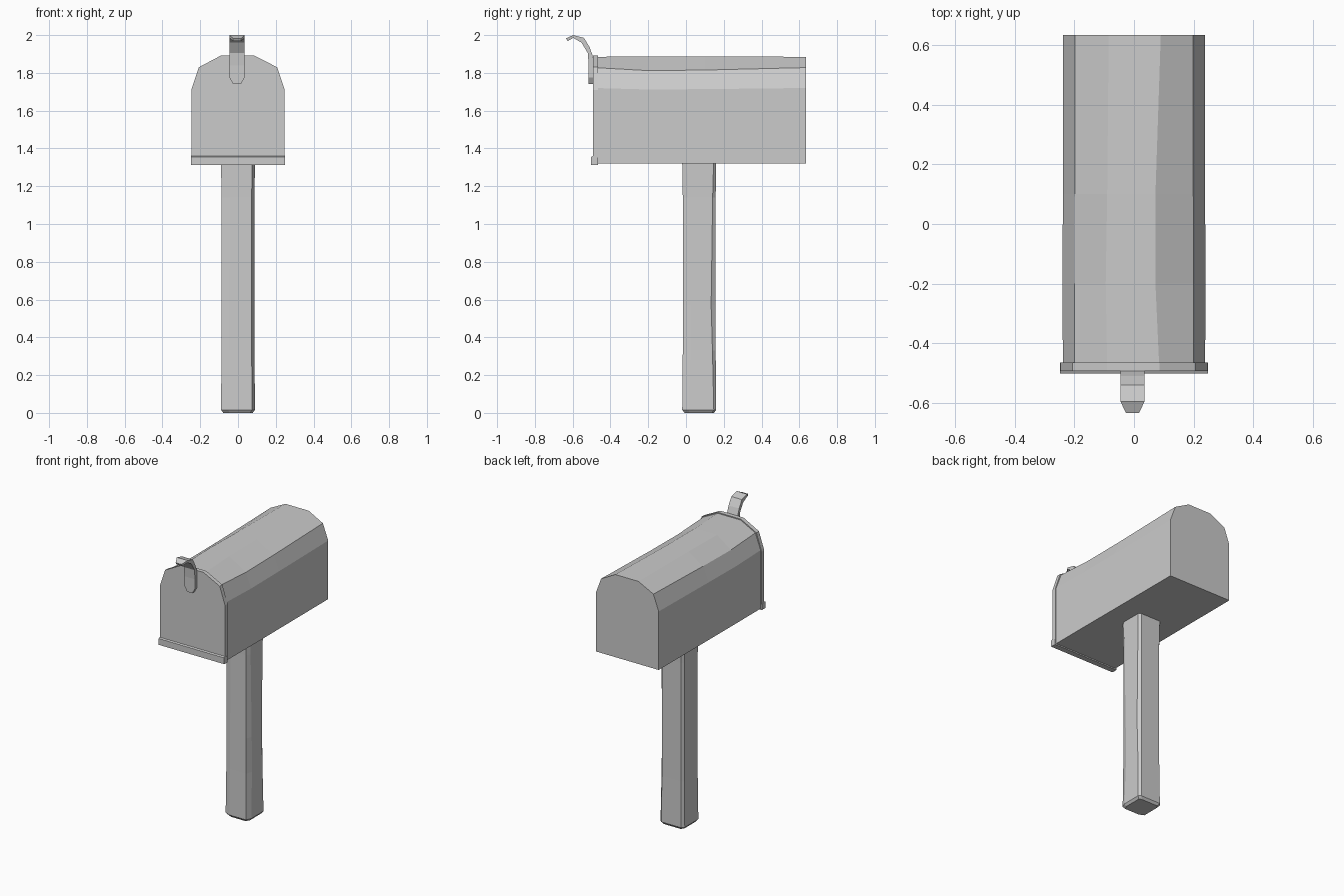
import bpy, bmesh


def loft(name, rings):
    """Skin a list of equal-length point rings and cap both ends."""
    bm = bmesh.new()
    vs = [[bm.verts.new(p) for p in ring] for ring in rings]
    n = len(vs[0])
    for a, b in zip(vs, vs[1:]):
        for i in range(n):
            j = (i + 1) % n
            bm.faces.new((a[i], a[j], b[j], b[i]))
    bm.faces.new(vs[0])
    bm.faces.new(vs[-1])
    bmesh.ops.recalc_face_normals(bm, faces=bm.faces)
    mesh = bpy.data.meshes.new(name)
    bm.to_mesh(mesh)
    bm.free()
    ob = bpy.data.objects.new(name, mesh)
    bpy.context.collection.objects.link(ob)
    return ob


def arch(y, w, base, eave, shoulder, top, ridge_l=-0.09, ridge_r=0.085):
    """Mailbox cross-section: straight walls under a faceted arch."""
    return [(x, y, z) for x, z in (
        (-w, base), (w, base), (w, eave), (w - 0.04, shoulder),
        (ridge_r, top), (ridge_l, top), (-w + 0.04, shoulder), (-w, eave))]


# Box body, with a slight dent along the roof
loft("mailbox_body", [
    arch(-0.485, 0.239, 1.32, 1.72, 1.828, 1.885),
    arch(-0.2, 0.24, 1.32, 1.712, 1.812, 1.887, -0.095, 0.072),
    arch(0.1, 0.239, 1.32, 1.714, 1.815, 1.887, -0.09, 0.072),
    arch(0.635, 0.238, 1.32, 1.72, 1.828, 1.885, -0.085, 0.09)])

# Door with its lower lip
loft("door", [arch(y, 0.247, 1.315, 1.71, 1.83, 1.892) for y in (-0.493, -0.465)])
lip = [(-0.503, 1.312), (-0.465, 1.312), (-0.465, 1.35), (-0.49, 1.362), (-0.503, 1.355)]
loft("door_lip", [[(x, y, z) for y, z in lip] for x in (-0.248, 0.248)])

# Curled handle: inner y, z, outer y, z, half width
handle = [(-0.49, 1.74, -0.515, 1.74, 0.02), (-0.49, 1.775, -0.515, 1.775, 0.04),
          (-0.494, 1.89, -0.515, 1.84, 0.04), (-0.51, 1.935, -0.52, 1.905, 0.04),
          (-0.54, 1.985, -0.553, 1.96, 0.04), (-0.597, 2.0, -0.597, 1.985, 0.04),
          (-0.635, 1.983, -0.627, 1.968, 0.022)]
loft("door_handle", [[(-0.005 - w, yi, zi), (-0.005 + w, yi, zi),
                      (-0.005 + w, yo, zo), (-0.005 - w, yo, zo)]
                     for yi, zi, yo, zo, w in handle])


# Rough-hewn post with uneven chamfered corners
def post_ring(z, half, left, front, back):
    cy = 0.07
    return [(x, y, z) for x, y in (
        (left, cy - half), (half - 0.015, cy - half), (half, front), (half, back),
        (half - 0.015, cy + half), (-half + 0.015, cy + half),
        (-half, cy + half - 0.018), (-half, cy - half + 0.015))]


loft("post", [post_ring(0.0, 0.078, -0.045, 0.018, 0.138),
              post_ring(0.016, 0.09, -0.052, 0.015, 0.147),
              post_ring(0.33, 0.087, -0.05, 0.027, 0.14),
              post_ring(0.57, 0.087, -0.048, 0.024, 0.133),
              post_ring(1.14, 0.087, -0.043, 0.012, 0.141),
              post_ring(1.325, 0.09, -0.054, 0.008, 0.146)])
